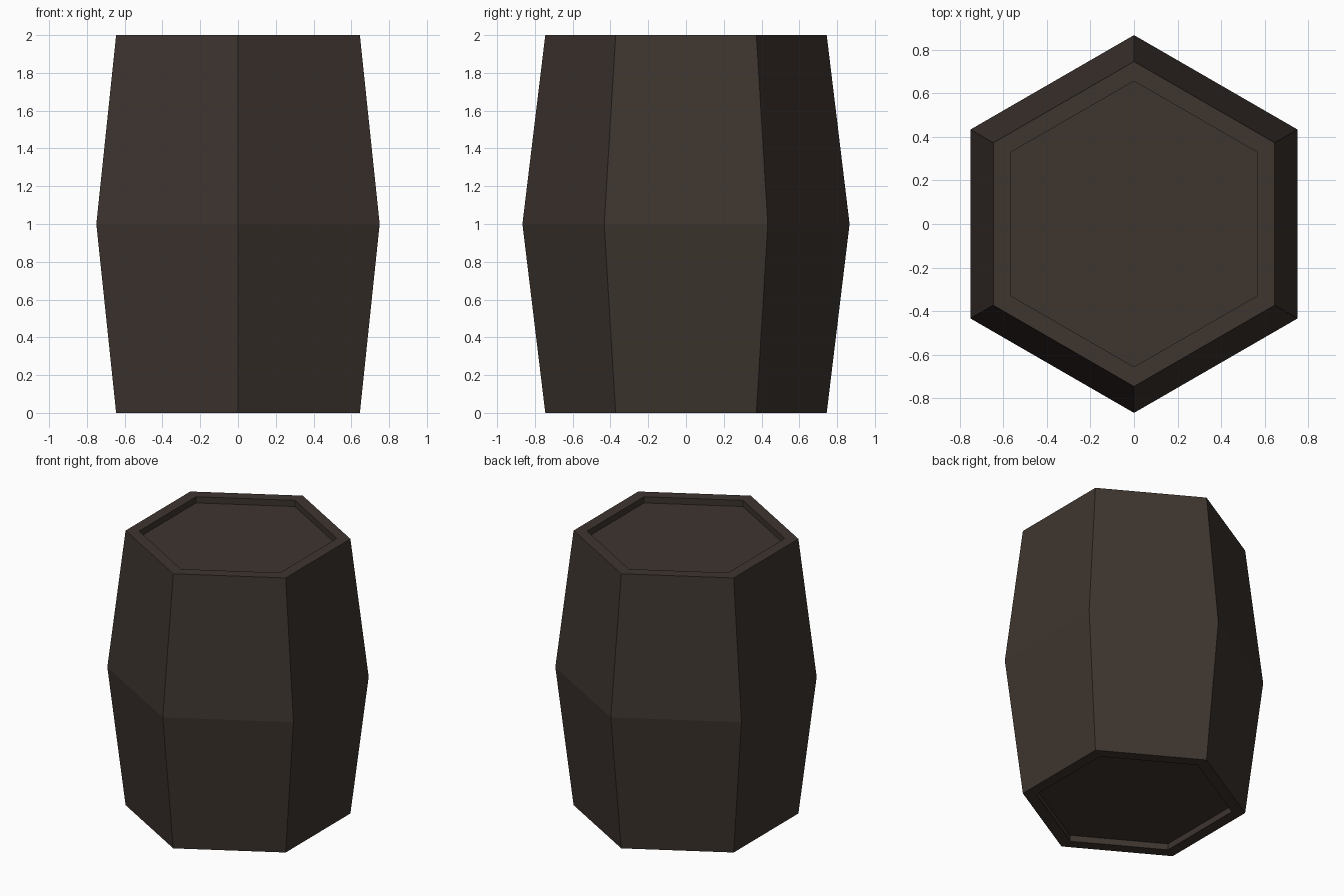
import bpy, bmesh, math

if "Cube" in bpy.data.objects:
    bpy.data.objects.remove(bpy.data.objects["Cube"])

SIDES = 6
R_MID, R_END, R_RECESS = 0.866, 0.745, 0.655
HEIGHT, DEPTH = 2.0, 0.045

wood = bpy.data.materials.new("dark_brown_wood")
wood.diffuse_color = (0.047, 0.035, 0.028, 1)
wood.use_nodes = True
wood.node_tree.nodes["Principled BSDF"].inputs["Base Color"].default_value = wood.diffuse_color

# Hexagonal barrel: closed profile of (radius, z) rings with recessed ends
profile = [(R_RECESS, DEPTH), (R_RECESS, 0), (R_END, 0), (R_MID, HEIGHT / 2),
           (R_END, HEIGHT), (R_RECESS, HEIGHT), (R_RECESS, HEIGHT - DEPTH)]

bm = bmesh.new()
rings = []
for r, z in profile:
    angles = [math.pi / 2 + i * math.tau / SIDES for i in range(SIDES)]
    rings.append([bm.verts.new((r * math.cos(a), r * math.sin(a), z)) for a in angles])

for low, high in zip(rings, rings[1:]):
    for i in range(SIDES):
        j = (i + 1) % SIDES
        bm.faces.new((low[i], low[j], high[j], high[i]))

# Lid and base panels
bm.faces.new(rings[-1])
bm.faces.new(rings[0][::-1])
bmesh.ops.recalc_face_normals(bm, faces=bm.faces)

mesh = bpy.data.meshes.new("barrel")
bm.to_mesh(mesh)
bm.free()
mesh.materials.append(wood)
barrel = bpy.data.objects.new("barrel", mesh)
bpy.context.collection.objects.link(barrel)
